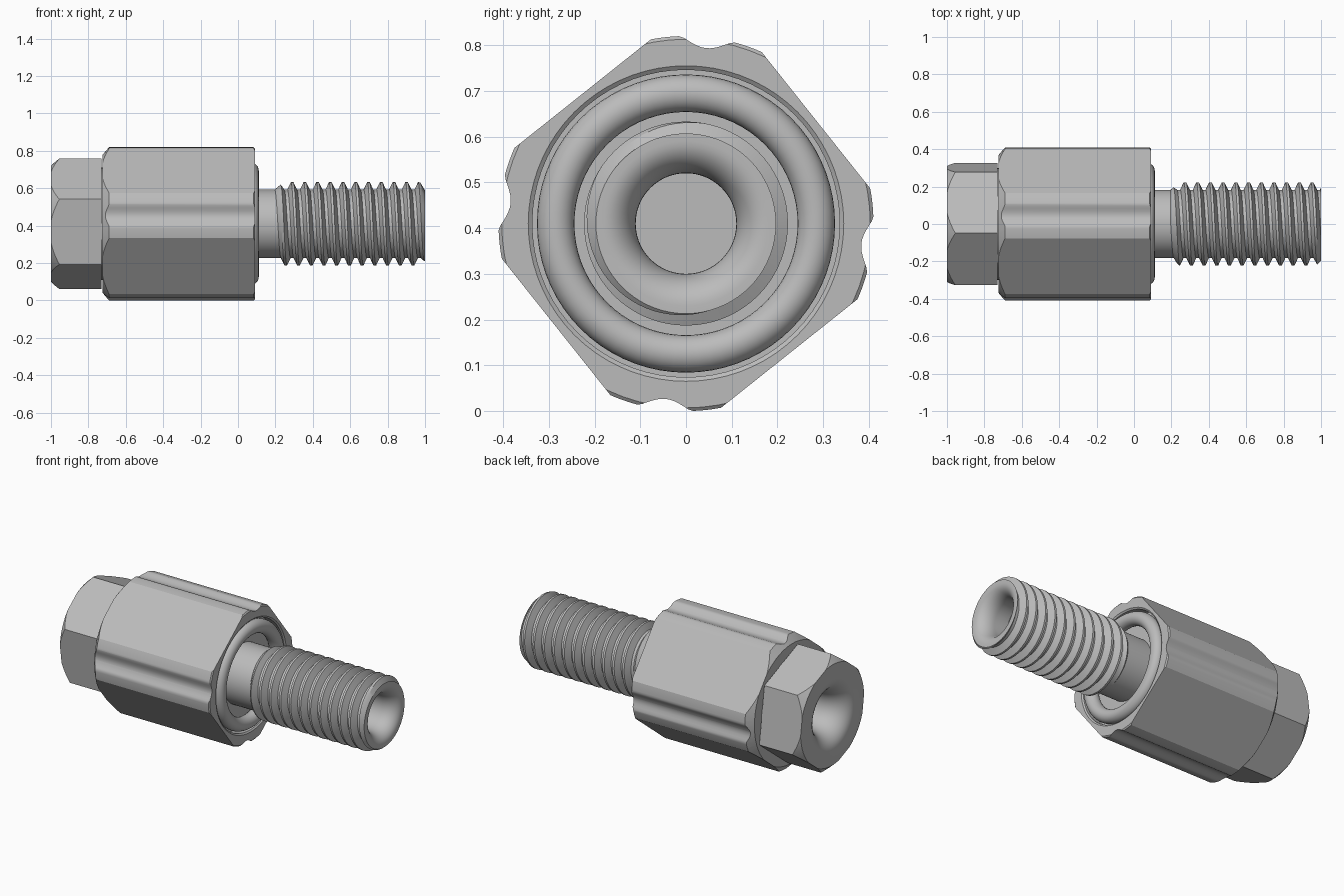
import bpy
import bmesh
from math import cos, sin, pi, radians

AXIS_Z = 0.41
SEGMENTS = 72

if "Cube" in bpy.data.objects:
    bpy.data.objects.remove(bpy.data.objects["Cube"], do_unlink=True)

steel = bpy.data.materials.new("steel_grey")
steel.use_nodes = True
grey = (0.5, 0.5, 0.5, 1)
steel.diffuse_color = grey
steel.node_tree.nodes["Principled BSDF"].inputs["Base Color"].default_value = grey


def polar(x, r, angle):
    return (x, r * cos(angle), AXIS_Z + r * sin(angle))


def finish(name, bm):
    bmesh.ops.remove_doubles(bm, verts=bm.verts, dist=1e-5)
    bmesh.ops.recalc_face_normals(bm, faces=bm.faces)
    mesh = bpy.data.meshes.new(name)
    bm.to_mesh(mesh)
    bm.free()
    mesh.materials.append(steel)
    obj = bpy.data.objects.new(name, mesh)
    bpy.context.collection.objects.link(obj)
    return obj


def smooth(obj):
    bpy.ops.object.select_all(action="DESELECT")
    obj.select_set(True)
    bpy.context.view_layer.objects.active = obj
    bpy.ops.object.shade_smooth_by_angle(angle=radians(25))


def grid(bm, rows, wrap=False):
    """Skin rows of points with quads."""
    verts = [[bm.verts.new(p) for p in row] for row in rows]
    for a, b in zip(verts, verts[1:] + verts[:1] if wrap else verts[1:]):
        for i in range(len(a) - 1):
            bm.faces.new((a[i], a[i + 1], b[i + 1], b[i]))


def lathe(name, profile, closed=False):
    """Revolve (x, radius) points about the long axis."""
    bm = bmesh.new()
    angles = [2 * pi * i / SEGMENTS for i in range(SEGMENTS + 1)]
    grid(bm, [[polar(x, r, a) for a in angles] for x, r in profile], closed)
    return finish(name, bm)


def prism(name, outline, x0, x1):
    """Extrude (radius, angle) points along the long axis."""
    bm = bmesh.new()
    ends = [[bm.verts.new(polar(x, r, a)) for r, a in outline] for x in (x0, x1)]
    for ring in ends:
        bm.faces.new(ring)
    n = len(outline)
    for i in range(n):
        j = (i + 1) % n
        bm.faces.new((ends[0][i], ends[0][j], ends[1][j], ends[1][i]))
    return finish(name, bm)


def turn_down(obj, cutter):
    """Keep only what lies inside the turned shape."""
    mod = obj.modifiers.new("turned", "BOOLEAN")
    mod.operation = "INTERSECT"
    mod.solver = "EXACT"
    mod.object = cutter
    bpy.context.view_layer.objects.active = obj
    bpy.ops.object.modifier_apply(modifier=mod.name)
    bpy.data.objects.remove(cutter, do_unlink=True)
    smooth(obj)


def flare(x, mouth, throat, depth):
    """Trumpet-shaped bore mouth; the sign of depth sets its direction."""
    steps = [i * pi / 20 for i in range(11)]
    return [(x + depth * (1 - cos(t)), mouth - (mouth - throat) * sin(t)) for t in steps]


# Body: four flats, rounded corners, a shallow groove along each corner
outline = []
for quarter in range(4):
    for i in range(-12, 13):
        d = 17.3 * i / 12
        groove = 0.024 * cos(d / 8 * pi / 2) if abs(d) < 8 else 0
        outline.append((0.41 - groove, radians(83.5 + 90 * quarter + d)))
body = prism("body", outline, -0.8, 0.2)
turn_down(body, lathe("body_cutter", [
    (-0.725, 0), (-0.725, 0.368), (-0.685, 0.415), (0.08, 0.415), (0.09, 0.403),
    (0.09, 0.345), (0.083, 0.336), (0.03, 0.336), (0.03, 0)]))

# Six-sided head with chamfered corners and a flared bore
hexagon = [(0.352, radians(38 + 60 * i)) for i in range(6)]
head = prism("hex_head", hexagon, -1.1, -0.73)
turn_down(head, lathe("head_cutter", [(-0.7, 0), (-0.7, 0.36), (-0.947, 0.36), (-1, 0.31)]
                      + flare(-1, 0.225, 0.11, 0.15) + [(-0.75, 0.11), (-0.75, 0)]))

# Spacer between head and body
smooth(lathe("spacer", [(-0.74, 0), (-0.74, 0.3), (-0.715, 0.3), (-0.715, 0)]))

# Sealing ring seated in the end recess
tube = [2 * pi * i / 24 for i in range(24)]
smooth(lathe("sealing_ring", [(0.07 + 0.041 * cos(t), 0.285 + 0.041 * sin(t))
                              for t in tube], closed=True))

# Plain shank, running inside the thread, with a flared blind bore
smooth(lathe("shank", [(0.02, 0), (0.02, 0.183), (0.205, 0.183), (0.205, 0.172),
                       (0.998, 0.172), (1, 0.197)]
             + flare(1, 0.18, 0.11, -0.09) + [(0.82, 0.11), (0.82, 0)]))

# Right-handed helical thread, tapered at both ends
START, END, PITCH, ORIGIN = 0.195, 1.0, 0.068, 0.162
ROOT, CREST = 0.183, 0.223
SHAPE = [(0, ROOT), (0.25, ROOT), (0.53, CREST), (0.72, CREST), (1, ROOT)]


def thread_radius(x, angle):
    f = ((x - ORIGIN) / PITCH - angle / (2 * pi) + 1e-6) % 1
    for (f0, r0), (f1, r1) in zip(SHAPE, SHAPE[1:]):
        if f <= f1:
            r = r0 + (r1 - r0) * (f - f0) / (f1 - f0)
            break
    return min(r, 0.197 + (END - x), ROOT + (x - START) * 0.8)


rows = []
for turn in range(-1, 14):
    for f, _ in SHAPE[:-1]:
        row = []
        for i in range(SEGMENTS + 1):
            a = 2 * pi * i / SEGMENTS
            x = ORIGIN + PITCH * (turn + f + i / SEGMENTS)
            x = min(max(x, START), END)
            row.append(polar(x, thread_radius(x, a), a))
        rows.append(row)
bm = bmesh.new()
grid(bm, rows)
smooth(finish("thread", bm))
